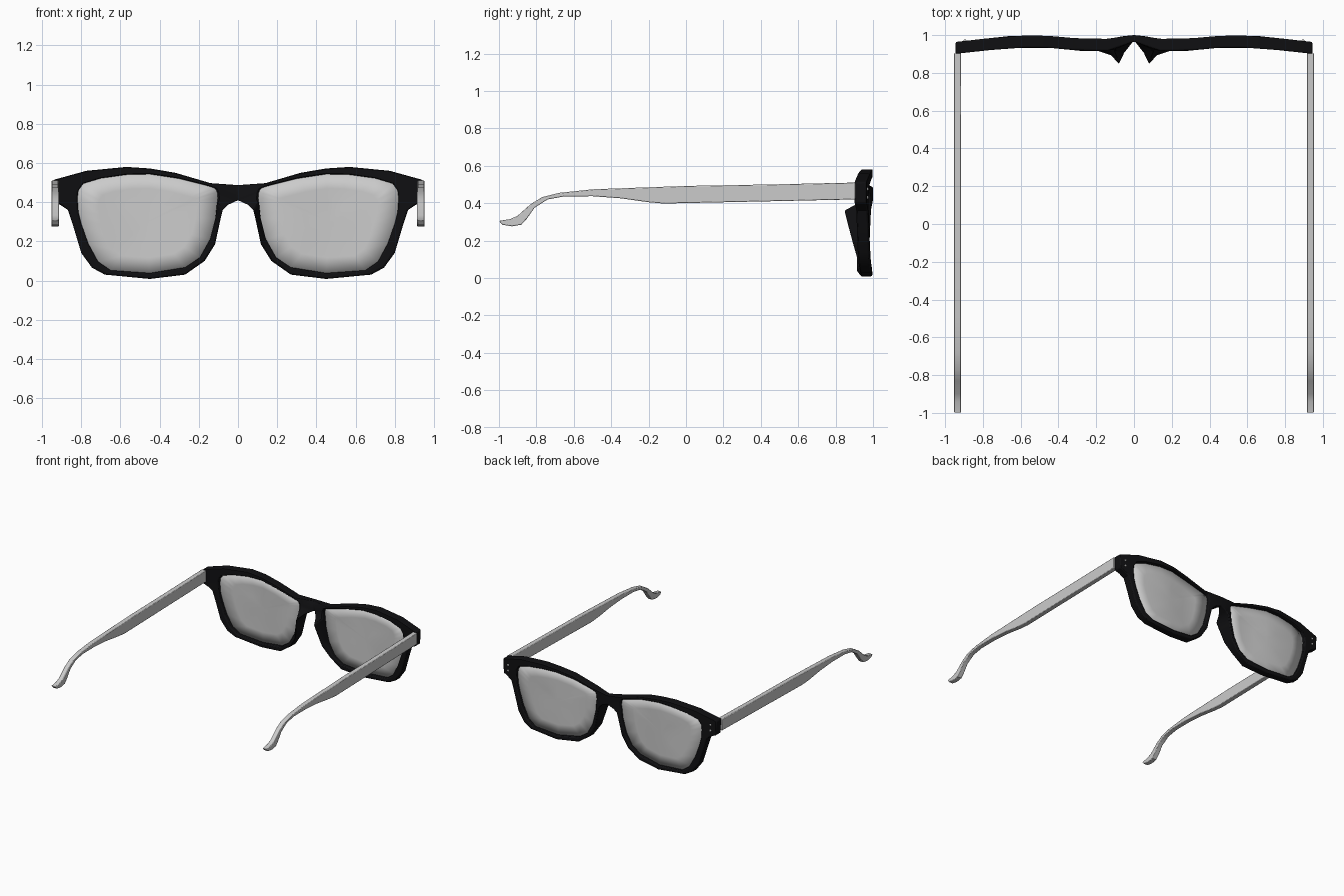
import bpy, bmesh
from mathutils import Vector

if "Cube" in bpy.data.objects:
    bpy.data.objects.remove(bpy.data.objects["Cube"])

# (outer x, outer z, lens-hole x, lens-hole z, extra depth behind) around one rim
RIM = [(0, .487, .115, .47, -.03), (.14, .497, .15, .482, 0), (.32, .55, .30, .52, 0),
       (.45, .572, .45, .543, 0), (.57, .58, .57, .54, 0), (.775, .56, .70, .522, 0),
       (.945, .513, .79, .495, 0), (.94, .40, .815, .46, 0), (.905, .385, .82, .42, 0),
       (.868, .36, .815, .35, 0), (.845, .29, .80, .29, 0), (.80, .14, .765, .19, 0),
       (.745, .065, .715, .097, 0), (.68, .03, .65, .052, 0), (.45, .008, .45, .038, 0),
       (.27, .03, .27, .067, 0), (.17, .10, .194, .118, 0), (.117, .185, .143, .21, .03),
       (.09, .31, .115, .32, .07), (.078, .36, .108, .39, .085), (.05, .387, .103, .42, .03),
       (0, .41, .106, .45, -.03)]
# front surface of the frame seen from above (x, y)
CURVE = [(0, 1.0), (.06, .995), (.12, .981), (.25, .976), (.35, .988), (.5, 1.0),
         (.65, .996), (.8, .98), (.96, .962)]
DEPTH = .063


def front_y(x):
    for (x0, y0), (x1, y1) in zip(CURVE, CURVE[1:]):
        if x <= x1:
            return y0 + (y1 - y0) * (x - x0) / (x1 - x0)
    return CURVE[-1][1]


def finish(name, bm, mat=None, bevel=0, solid=0):
    bmesh.ops.recalc_face_normals(bm, faces=bm.faces)
    me = bpy.data.meshes.new(name)
    bm.to_mesh(me)
    bm.free()
    ob = bpy.data.objects.new(name, me)
    bpy.context.collection.objects.link(ob)
    if mat:
        me.materials.append(mat)
    mir = ob.modifiers.new("mirror", 'MIRROR')
    mir.merge_threshold = .0005
    if solid:
        ob.modifiers.new("solid", 'SOLIDIFY').thickness = solid
    if bevel:
        b = ob.modifiers.new("bevel", 'BEVEL')
        b.width, b.segments = bevel, 2
        b.limit_method, b.angle_limit = 'ANGLE', .7
    bpy.ops.object.select_all(action='DESELECT')
    ob.select_set(True)
    bpy.context.view_layer.objects.active = ob
    bpy.ops.object.shade_smooth_by_angle(angle=.6)
    return ob


black = bpy.data.materials.new("black_plastic")
black.diffuse_color = (.005, .005, .006, 1)
black.use_nodes = True
black.node_tree.nodes["Principled BSDF"].inputs["Base Color"].default_value = black.diffuse_color

# front frame: rim, bridge, nose pads and end pieces in one piece
bm = bmesh.new()
loops = []
for ox, oz, ix, iz, push in RIM:
    inner_back = front_y(ix) - DEPTH
    loops.append([bm.verts.new(p) for p in (
        (ox, front_y(ox), oz), (ix, front_y(ix), iz),
        (ix, inner_back, iz), (ox, front_y(ox) - DEPTH - push, oz))])
n = len(loops)
for i in range(n):
    a, b = loops[i], loops[(i + 1) % n]
    for k in range(4):
        if k == 3 and i == n - 1:
            continue  # open at the mirror plane
        m = (k + 1) % 4
        bm.faces.new((a[k], a[m], b[m], b[k]))
finish("front_frame", bm, black, bevel=.01)

# curved lenses: rings shrinking to a centre
bm = bmesh.new()
cx, cz = .46, .30
rings = []
for s in (1.015, .7, .35):
    ring = []
    for r in RIM:
        x, z = cx + (r[2] - cx) * s, cz + (r[3] - cz) * s
        ring.append(bm.verts.new((x, front_y(x) - .025, z)))
    rings.append(ring)
mid = bm.verts.new((cx, front_y(cx) - .025, cz))
for i in range(n):
    j = (i + 1) % n
    for a, b in zip(rings, rings[1:]):
        bm.faces.new((a[i], a[j], b[j], b[i]))
    bm.faces.new((rings[-1][i], rings[-1][j], mid))
finish("lenses", bm, solid=.008)

# temples: side profile (y, z) extruded sideways
TOP = [(.905, .51), (.45, .5), (0, .492), (-.5, .474), (-.68, .455), (-.77, .432),
       (-.83, .395), (-.90, .333), (-.94, .315), (-1.0, .305)]
BOTTOM = [(-.98, .284), (-.93, .276), (-.88, .285), (-.85, .318), (-.81, .375),
          (-.74, .42), (-.65, .436), (-.5, .437), (-.35, .426), (-.2, .405),
          (-.12, .398), (.4, .409), (.905, .42)]
bm = bmesh.new()
face = bm.faces.new([bm.verts.new((.915, y, z)) for y, z in TOP + BOTTOM])
ext = bmesh.ops.extrude_face_region(bm, geom=[face])
bmesh.ops.translate(bm, vec=Vector((.038, 0, 0)),
                    verts=[v for v in ext["geom"] if isinstance(v, bmesh.types.BMVert)])
finish("temples", bm, bevel=.004)

# small rivets on the end pieces
bm = bmesh.new()
for z in (.475, .43):
    new = bmesh.ops.create_uvsphere(bm, u_segments=10, v_segments=6, radius=.008)
    bmesh.ops.translate(bm, verts=new["verts"], vec=Vector((.895, front_y(.895), z)))
finish("rivets", bm)
